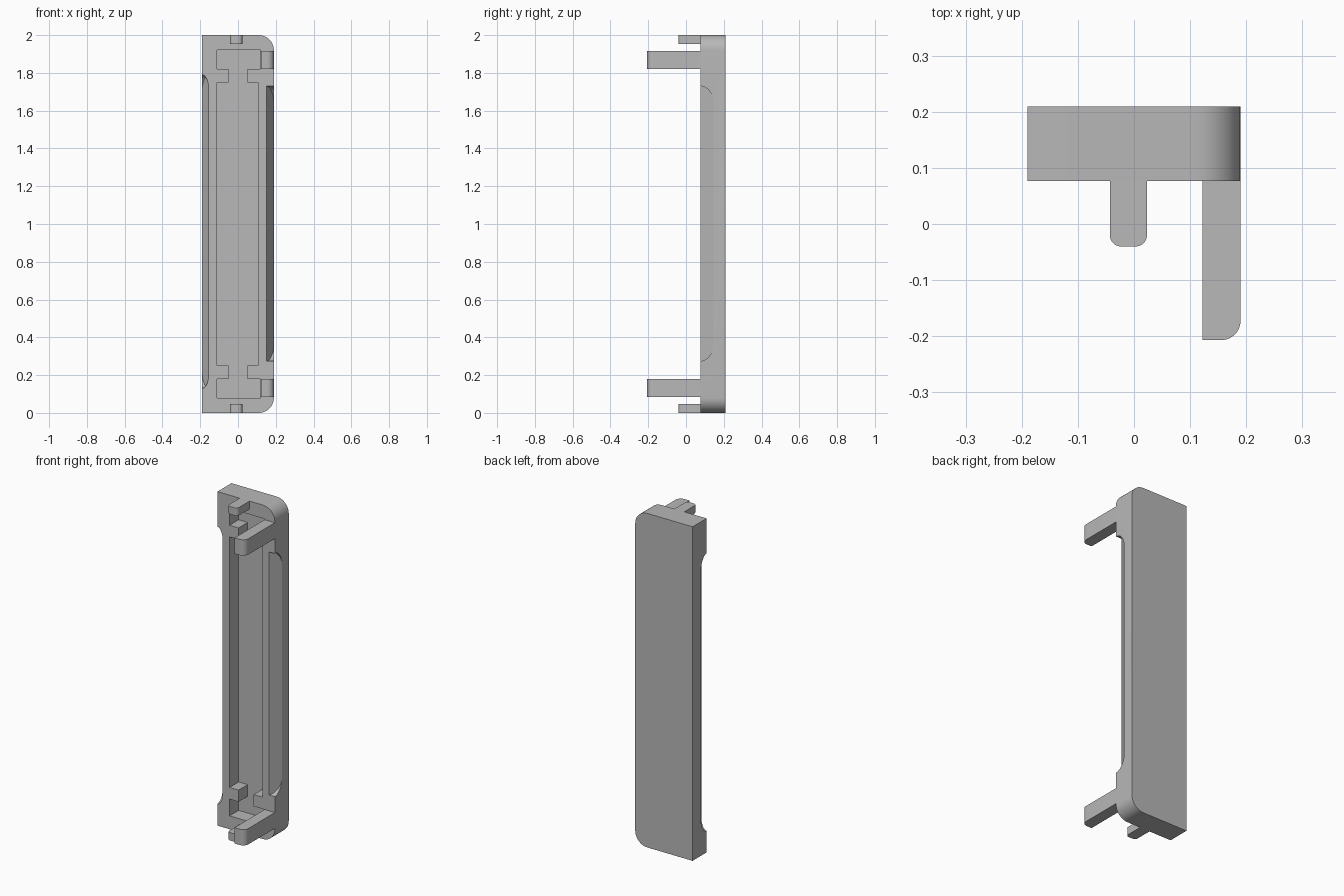
import bpy, bmesh, math
from mathutils import Vector

if "Cube" in bpy.data.objects:
    bpy.data.objects.remove(bpy.data.objects["Cube"])

grey = bpy.data.materials.new("light_grey")
grey.use_nodes = True
grey.diffuse_color = (0.48, 0.48, 0.48, 1)
grey.node_tree.nodes["Principled BSDF"].inputs["Base Color"].default_value = grey.diffuse_color

FRONT, BACK, SIDE = 0.077, 0.209, 0.19


def prism(name, pts, axis, lo, hi):
    """Extrude a flat outline along one axis."""
    place = {"x": lambda p, w: (w, p[0], p[1]),
             "y": lambda p, w: (p[0], w, p[1]),
             "z": lambda p, w: (p[0], p[1], w)}[axis]
    bm = bmesh.new()
    face = bm.faces.new([bm.verts.new(place(p, lo)) for p in pts])
    out = bmesh.ops.extrude_face_region(bm, geom=[face])["geom"]
    shift = Vector(place((0, 0), hi - lo))
    bmesh.ops.translate(bm, vec=shift, verts=[g for g in out if isinstance(g, bmesh.types.BMVert)])
    bmesh.ops.recalc_face_normals(bm, faces=bm.faces)
    mesh = bpy.data.meshes.new(name)
    bm.to_mesh(mesh)
    bm.free()
    mesh.materials.append(grey)
    ob = bpy.data.objects.new(name, mesh)
    bpy.context.collection.objects.link(ob)
    return ob


def rounded_box(x0, x1, y0, y1, radii, steps=10):
    """Rectangle outline; radii run from the lower left counter-clockwise."""
    corners = [(x0, y0, 1, 1), (x1, y0, -1, 1), (x1, y1, -1, -1), (x0, y1, 1, -1)]
    pts = []
    for i, ((x, y, sx, sy), r) in enumerate(zip(corners, radii)):
        if r == 0:
            pts.append((x, y))
            continue
        for k in range(steps + 1):
            a = math.pi * (1 + i / 2) + math.pi / 2 * k / steps
            pts.append((x + sx * r + r * math.cos(a), y + sy * r + r * math.sin(a)))
    return pts


def boolean(ob, tool, operation):
    mod = ob.modifiers.new(operation, "BOOLEAN")
    mod.operation, mod.object, mod.solver = operation, tool, "EXACT"
    bpy.context.view_layer.objects.active = ob
    bpy.ops.object.modifier_apply(modifier=mod.name)
    bpy.data.objects.remove(tool)


def scoop(start, direction, depth, z0, z1, run, steps=10):
    """Long outline whose two ends curve inward to the given depth."""
    arc = [math.pi / 2 * k / steps for k in range(steps + 1)]
    top = [(depth * math.sin(a), z1 - run + run * math.cos(a)) for a in arc]
    low = [(u, z0 + z1 - z) for u, z in reversed(top)]
    pts = [(-0.06, z1)] + top + low + [(-0.06, z0)]
    return [(start + direction * u, z) for u, z in pts]


# Main plate, rounded on its left corners
body = prism("cover_plate", rounded_box(-SIDE, SIDE, 0, 2, (0, 0.08, 0.08, 0)), "y", FRONT, BACK)

# Recess with a narrow neck near each end
half = [(0.12, 1.92), (0.12, 1.82), (0.05, 1.82), (0.05, 1.75), (0.107, 1.75)]
left = [(-0.11 if x > 0.1 else -x, z) for x, z in half]
right_edge = half + [(x, 2 - z) for x, z in reversed(half)]
left_edge = left + [(x, 2 - z) for x, z in reversed(left)]
recess = prism("recess_cutter", right_edge + left_edge[::-1], "y", 0, 0.163)
boolean(body, recess, "DIFFERENCE")

# Sloping finger grip on the left edge
grip = prism("left_grip_cutter", [(0.11, 0.009), (0.23, 0.009), (0.23, 0.213)], "z", 0.1, 1.9)
boolean(grip, prism("ends", scoop(FRONT, 1, 0.07, 0.275, 1.73, 0.1), "x", 0, 0.3), "INTERSECT")
boolean(body, grip, "DIFFERENCE")

# Sloping finger grip on the right edge, curved on both faces
grip = prism("right_grip_cutter", [(-0.12, 0.024), (-0.225, 0.183), (-0.225, 0.024)], "z", 0.05, 1.95)
boolean(grip, prism("ends", scoop(FRONT, 1, 0.055, 0.13, 1.79, 0.1), "x", -0.3, 0), "INTERSECT")
boolean(grip, prism("ends", scoop(-SIDE, 1, 0.037, 0.13, 1.79, 0.09), "y", 0, 0.3), "INTERSECT")
boolean(body, grip, "DIFFERENCE")

parts = [body]
# Short pegs and long arms at both ends
for end, flip in (("top", False), ("bottom", True)):
    for name, outline, z0, z1 in (
            ("peg", rounded_box(-0.043, 0.023, -0.04, FRONT, (0.02, 0.02, 0, 0)), 1.953, 2),
            ("arm", rounded_box(0.122, SIDE, -0.207, FRONT, (0, 0.035, 0, 0)), 1.82, 1.915)):
        if flip:
            z0, z1 = 2 - z1, 2 - z0
        parts.append(prism(end + "_" + name, outline, "z", z0, z1))

bpy.ops.object.select_all(action="DESELECT")
for ob in parts:
    ob.select_set(True)
bpy.context.view_layer.objects.active = body
bpy.ops.object.shade_smooth_by_angle(angle=math.radians(25))
